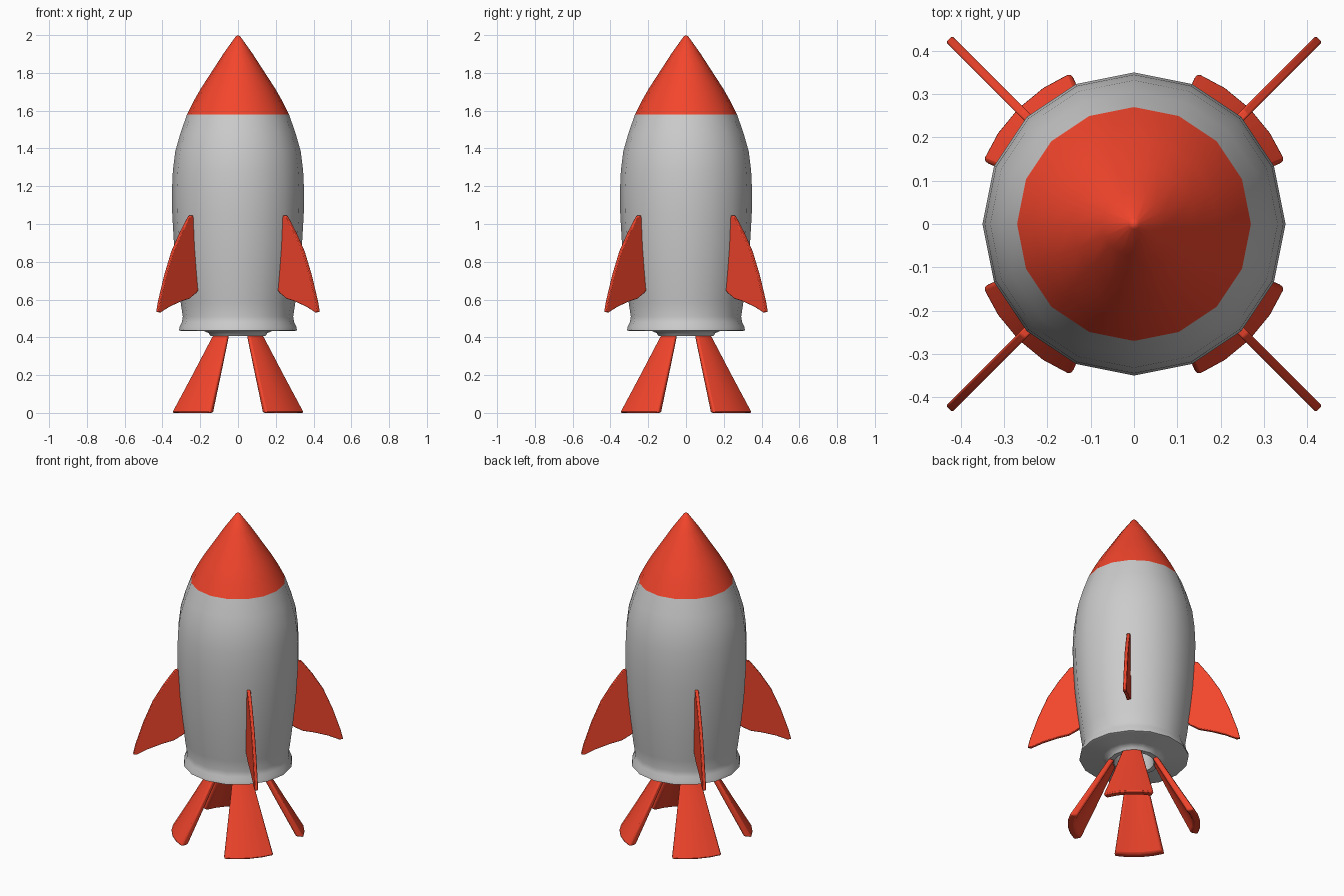
import bpy, bmesh
from math import sin, cos, pi, radians

if "Cube" in bpy.data.objects:
    bpy.data.objects.remove(bpy.data.objects["Cube"])

red = bpy.data.materials.new("red_paint")
red.diffuse_color = (0.9, 0.06, 0.025, 1)
red.use_nodes = True
red.node_tree.nodes["Principled BSDF"].inputs["Base Color"].default_value = red.diffuse_color


def finish(name, bm, mat=None, bevel=0, angle=40):
    bmesh.ops.recalc_face_normals(bm, faces=bm.faces)
    me = bpy.data.meshes.new(name)
    bm.to_mesh(me)
    bm.free()
    ob = bpy.data.objects.new(name, me)
    bpy.context.collection.objects.link(ob)
    if mat:
        me.materials.append(mat)
    if bevel:
        mod = ob.modifiers.new("bevel", 'BEVEL')
        mod.width, mod.segments = bevel, 2
        mod.limit_method, mod.angle_limit = 'ANGLE', radians(40)
    bpy.ops.object.select_all(action='DESELECT')
    ob.select_set(True)
    bpy.context.view_layer.objects.active = ob
    bpy.ops.object.shade_smooth_by_angle(angle=radians(angle))
    return ob


def lathe(name, profile, mat=None, sides=16):
    bm = bmesh.new()
    rings = []
    for r, z in profile:
        if r == 0:
            rings.append([bm.verts.new((0, 0, z))] * sides)
        else:
            rings.append([bm.verts.new((r * cos(2 * pi * i / sides), r * sin(2 * pi * i / sides), z))
                          for i in range(sides)])
    for a, b in zip(rings, rings[1:]):
        for i in range(sides):
            j = (i + 1) % sides
            bm.faces.new(list(dict.fromkeys((a[i], a[j], b[j], b[i]))))
    return finish(name, bm, mat)


# Red nose cone
lathe("nose_cone", [(0, 2.0), (0.012, 1.993), (0.075, 1.905), (0.143, 1.80), (0.195, 1.72),
                    (0.235, 1.65), (0.27, 1.58)], red)

# Grey hull with flared base, nozzle lip and hollow nozzle
lathe("hull", [(0.27, 1.58), (0.305, 1.48), (0.332, 1.385), (0.345, 1.28), (0.35, 1.17), (0.348, 1.05),
               (0.338, 0.88), (0.322, 0.73), (0.303, 0.58), (0.292, 0.51), (0.297, 0.48), (0.309, 0.455),
               (0.312, 0.437), (0.30, 0.433), (0.18, 0.433), (0.155, 0.422), (0.145, 0.406),
               (0.115, 0.406), (0.11, 0.43), (0.11, 0.55), (0, 0.55)])

# Thin swept fins on the diagonals: (radius, height)
fin = [(0.325, 1.03), (0.345, 1.047), (0.365, 1.043), (0.43, 0.955), (0.492, 0.855), (0.545, 0.73),
       (0.592, 0.59), (0.605, 0.535), (0.585, 0.532), (0.52, 0.562), (0.44, 0.588), (0.37, 0.605),
       (0.32, 0.635), (0.295, 0.66)]
for k in range(4):
    a = pi / 4 + k * pi / 2
    bm = bmesh.new()
    sides = [[bm.verts.new((r * cos(a) - t * sin(a), r * sin(a) + t * cos(a), z)) for r, z in fin]
             for t in (-0.01, 0.01)]
    for s in sides:
        bm.faces.new(s)
    for i in range(len(fin)):
        j = (i + 1) % len(fin)
        bm.faces.new((sides[0][i], sides[0][j], sides[1][j], sides[1][i]))
    finish(f"fin_{k + 1}", bm, red, bevel=0.004)

# Splayed curved legs: (inner radius, outer radius, height)
leg = [(0.115, 0.148, 0.415), (0.225, 0.264, 0.21), (0.337, 0.382, 0.006)]
steps = 4
for k in range(4):
    bm = bmesh.new()
    loops = []
    for ri, ro, z in leg:
        angs = [pi / 4 + k * pi / 2 + radians(-22.5 + 45 * i / steps) for i in range(steps + 1)]
        loops.append([bm.verts.new((ro * cos(t), ro * sin(t), z)) for t in angs] +
                     [bm.verts.new((ri * cos(t), ri * sin(t), z)) for t in reversed(angs)])
    n = len(loops[0])
    for a, b in zip(loops, loops[1:]):
        for i in range(n):
            j = (i + 1) % n
            bm.faces.new((a[i], a[j], b[j], b[i]))
    for lp in (loops[0], loops[-1]):
        for i in range(steps):
            bm.faces.new((lp[i], lp[i + 1], lp[n - 2 - i], lp[n - 1 - i]))
    bmesh.ops.translate(bm, verts=bm.verts, vec=(0, 0, -0.006))
    finish(f"leg_{k + 1}", bm, red, bevel=0.01)
